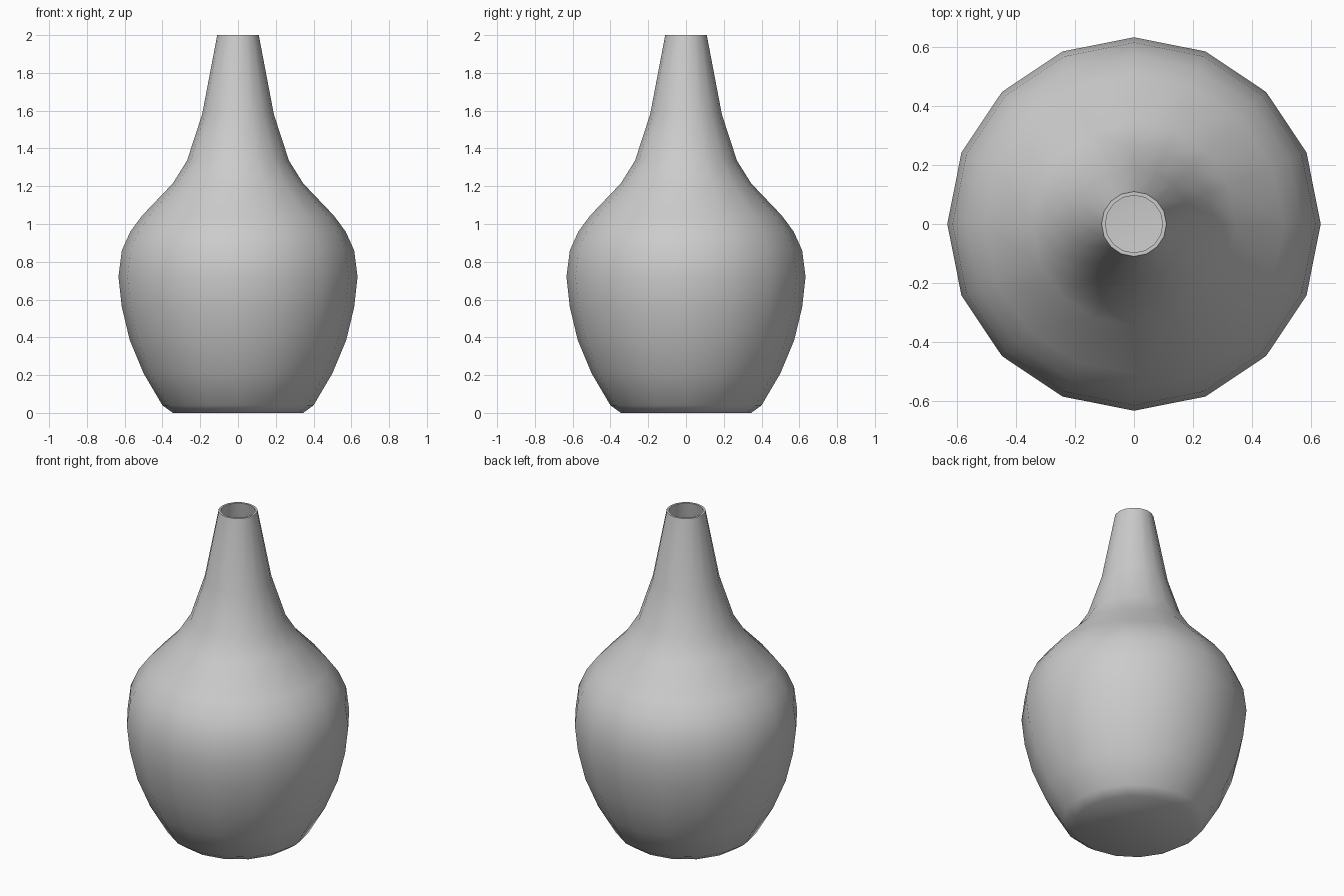
import bpy
import bmesh
from math import cos, sin, tau, radians

cube = bpy.data.objects.get("Cube")
if cube:
    bpy.data.objects.remove(cube, do_unlink=True)

SIDES = 16
WALL = 0.013

# Outer silhouette from the base to the lip: radius, height
outer = [(0.345, 0.0), (0.40, 0.04), (0.50, 0.21), (0.573, 0.385), (0.615, 0.56),
         (0.633, 0.72), (0.615, 0.86), (0.57, 0.96), (0.507, 1.045), (0.345, 1.215),
         (0.27, 1.335), (0.19, 1.58), (0.11, 2.0)]

# The hollow follows the outside down from the lip to a raised floor
inner = [(r - WALL, z) for r, z in reversed(outer[1:])]
inner.append((outer[0][0] - WALL, WALL))

# Single grey glaze
grey = bpy.data.materials.new("grey_glaze")
grey.use_nodes = True
colour = (0.6, 0.6, 0.6, 1)
grey.diffuse_color = colour
grey.node_tree.nodes["Principled BSDF"].inputs["Base Color"].default_value = colour

# Vase body: rings joined by quads, closed by a base and an inner floor
bm = bmesh.new()
rings = [[bm.verts.new((r * cos(tau * i / SIDES), r * sin(tau * i / SIDES), z))
          for i in range(SIDES)] for r, z in outer + inner]
for low, high in zip(rings, rings[1:]):
    for i in range(SIDES):
        j = (i + 1) % SIDES
        bm.faces.new((low[i], low[j], high[j], high[i]))
bm.faces.new(list(reversed(rings[0])))
bm.faces.new(rings[-1])

mesh = bpy.data.meshes.new("vase")
bm.to_mesh(mesh)
bm.free()
mesh.materials.append(grey)
vase = bpy.data.objects.new("vase", mesh)
bpy.context.collection.objects.link(vase)

# Smooth walls with a crisp lip and base
bpy.ops.object.select_all(action="DESELECT")
vase.select_set(True)
bpy.context.view_layer.objects.active = vase
bpy.ops.object.shade_smooth_by_angle(angle=radians(40))
